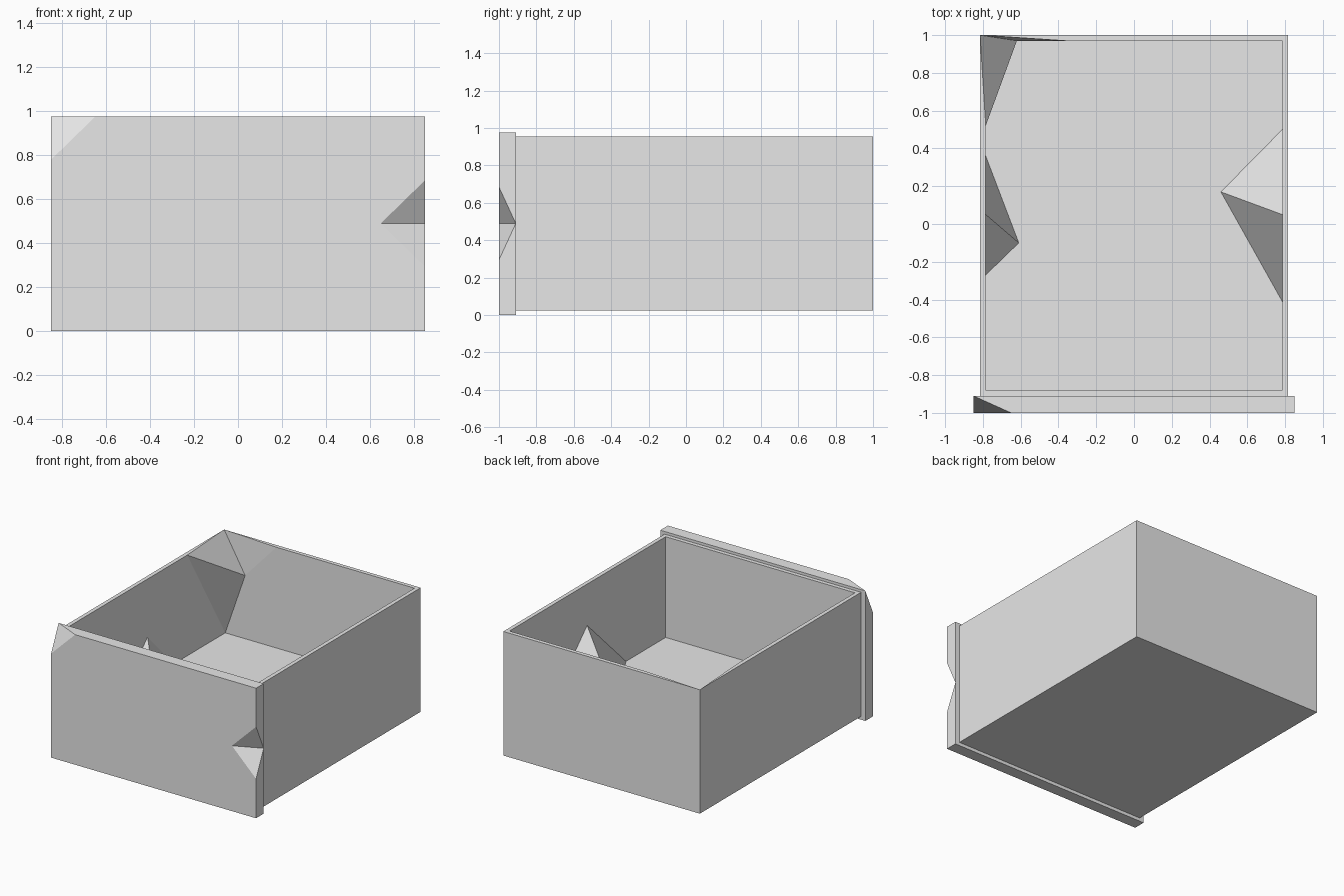
import bpy
import bmesh
from mathutils import Vector

if "Cube" in bpy.data.objects:
    bpy.data.objects.remove(bpy.data.objects["Cube"], do_unlink=True)

grey = bpy.data.materials.new("plain_grey")
grey.use_nodes = True
grey.diffuse_color = (0.8, 0.8, 0.8, 1)
grey.node_tree.nodes["Principled BSDF"].inputs["Base Color"].default_value = (0.8, 0.8, 0.8, 1)

FLOOR, RIM, BASE = 0.2, 0.955, 0.025
WALL = 0.03


def finish(bm, name):
    bmesh.ops.recalc_face_normals(bm, faces=bm.faces)
    mesh = bpy.data.meshes.new(name)
    bm.to_mesh(mesh)
    bm.free()
    mesh.materials.append(grey)
    obj = bpy.data.objects.new(name, mesh)
    bpy.context.scene.collection.objects.link(obj)
    return obj


def box(lo, hi):
    bm = bmesh.new()
    bmesh.ops.create_cube(bm, size=1)
    lo, hi = Vector(lo), Vector(hi)
    for v in bm.verts:
        v.co = (lo + hi) / 2 + v.co * (hi - lo)
    return bm


def hull(name, points):
    bm = bmesh.new()
    for p in points:
        bm.verts.new(p)
    bmesh.ops.convex_hull(bm, input=bm.verts)
    return finish(bm, name)


def chip(target, name, points):
    cutter = hull(name, points)
    cutter.hide_render = True
    cutter.display_type = 'WIRE'
    mod = target.modifiers.new(name, 'BOOLEAN')
    mod.operation = 'DIFFERENCE'
    mod.solver = 'EXACT'
    mod.object = cutter
    cutter.hide_set(True)


# Open tray: inset the top face, then sink it to the inner floor
bm = box((-0.815, -0.91, BASE), (0.815, 1, RIM))
bm.faces.ensure_lookup_table()
top = max(bm.faces, key=lambda f: f.calc_center_median().z)
bmesh.ops.inset_region(bm, faces=[top], thickness=WALL, use_even_offset=True)
sunk = bmesh.ops.extrude_discrete_faces(bm, faces=[top])["faces"][0]
for v in sunk.verts:
    v.co.z = FLOOR
tray = finish(bm, "drawer_tray")

# Sloped fill and shallow chip in the back corner
corner = Vector((-0.815, 1, RIM))
side = Vector((-0.785, 0.52, RIM))
back = Vector((-0.36, 0.97, RIM))
tip = Vector((-0.62, 0.97, 0.674))
hull("corner_fill", [corner, side, tip, (-0.785, 0.97, FLOOR)])
chip(tray, "corner_cutter", [tip] + [tip + (p - tip) * 1.1 for p in (corner, side, back)])


# Angular wedges where the side walls meet the floor
def wedge(name, x, back_y, front_y, peak, point):
    hull(name, [(x, back_y, FLOOR), (x, front_y, FLOOR), (x, 0.05, peak), (*point, FLOOR)])


wedge("left_wedge", 0.785, 0.5, -0.41, 0.645, (0.46, 0.17))
wedge("right_wedge", -0.785, 0.36, -0.27, 0.52, (-0.61, -0.10))

# Front panel with a chipped top corner and a notched side edge
panel = finish(box((-0.85, -1, 0), (0.85, -0.91, 0.975)), "front_panel")
chip(panel, "top_corner_cutter",
     [(-0.85, -0.91, 0.975), (-0.65, -1, 0.975), (-0.85, -1, 0.78), (-0.917, -1.03, 1.04)])
chip(panel, "side_notch_cutter",
     [(0.65, -1, 0.49), (0.85, -1, 0.685), (0.85, -1, 0.295), (0.85, -0.91, 0.49), (0.95, -1.1, 0.49)])
